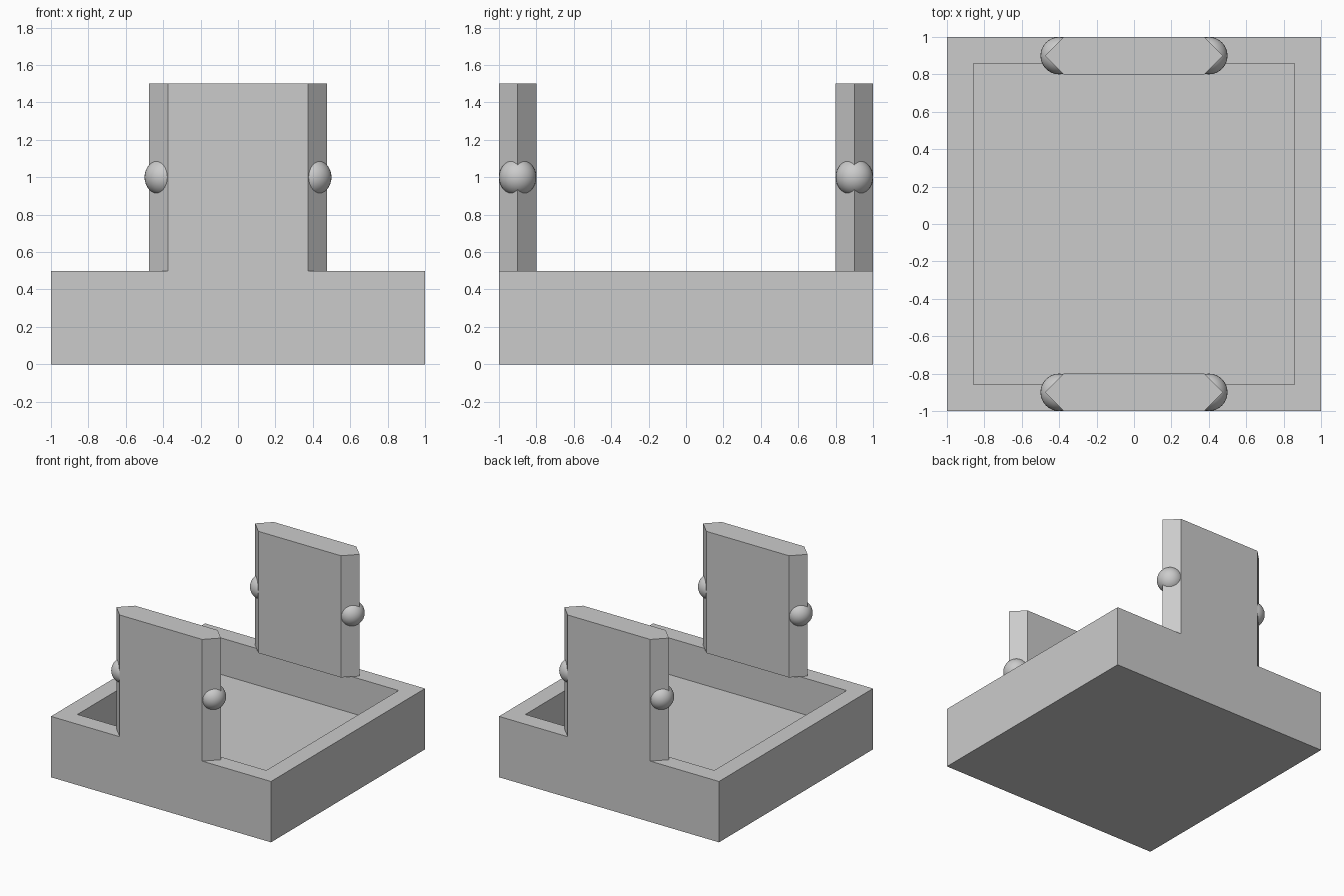
import bpy
import bmesh

if "Cube" in bpy.data.objects:
    bpy.data.objects.remove(bpy.data.objects["Cube"], do_unlink=True)

# Single plain grey
GREY = (0.6, 0.6, 0.6, 1.0)
grey = bpy.data.materials.new("plain grey")
grey.use_nodes = True
grey.diffuse_color = GREY
grey.node_tree.nodes["Principled BSDF"].inputs["Base Color"].default_value = GREY


def add_object(name, bm):
    bmesh.ops.recalc_face_normals(bm, faces=bm.faces)
    mesh = bpy.data.meshes.new(name)
    bm.to_mesh(mesh)
    bm.free()
    mesh.materials.append(grey)
    obj = bpy.data.objects.new(name, mesh)
    bpy.context.collection.objects.link(obj)
    return obj


def extrude_up(bm, face, height):
    result = bmesh.ops.extrude_face_region(bm, geom=[face])
    verts = [g for g in result["geom"] if isinstance(g, bmesh.types.BMVert)]
    bmesh.ops.translate(bm, verts=verts, vec=(0, 0, height))


# Square tray: a block whose top is inset and pushed down to the floor
bm = bmesh.new()
bmesh.ops.create_cube(bm, size=2)
for v in bm.verts:
    v.co.z = 0.5 if v.co.z > 0 else 0
top = max(bm.faces, key=lambda f: f.calc_center_median().z)
bmesh.ops.inset_region(bm, faces=[top], thickness=0.2)
rim_inner = list(top.verts)
pocket = bmesh.ops.extrude_face_region(bm, geom=[top])
floor_verts = [g for g in pocket["geom"] if isinstance(g, bmesh.types.BMVert)]
bmesh.ops.translate(bm, verts=floor_verts, vec=(0, 0, -0.3))
if top.is_valid:
    bmesh.ops.delete(bm, geom=[top], context="FACES_ONLY")
add_object("tray", bm)

# Upright panels with pointed side edges, and a round knob on each edge
for side, y in (("front", -0.9), ("back", 0.9)):
    outline = [(-0.475, 0), (-0.375, -0.1), (0.375, -0.1),
               (0.475, 0), (0.375, 0.1), (-0.375, 0.1)]
    bm = bmesh.new()
    base = bm.faces.new([bm.verts.new((px, y + py, 0.5)) for px, py in outline])
    extrude_up(bm, base, 1.0)
    add_object(side + "_panel", bm)

    for hand, x in (("right", -0.4), ("left", 0.4)):
        bm = bmesh.new()
        bmesh.ops.create_uvsphere(bm, u_segments=32, v_segments=16, radius=0.1)
        bmesh.ops.translate(bm, verts=bm.verts, vec=(x, y, 1.0))
        knob = add_object(side + "_" + hand + "_knob", bm)
        knob.data.shade_smooth()
